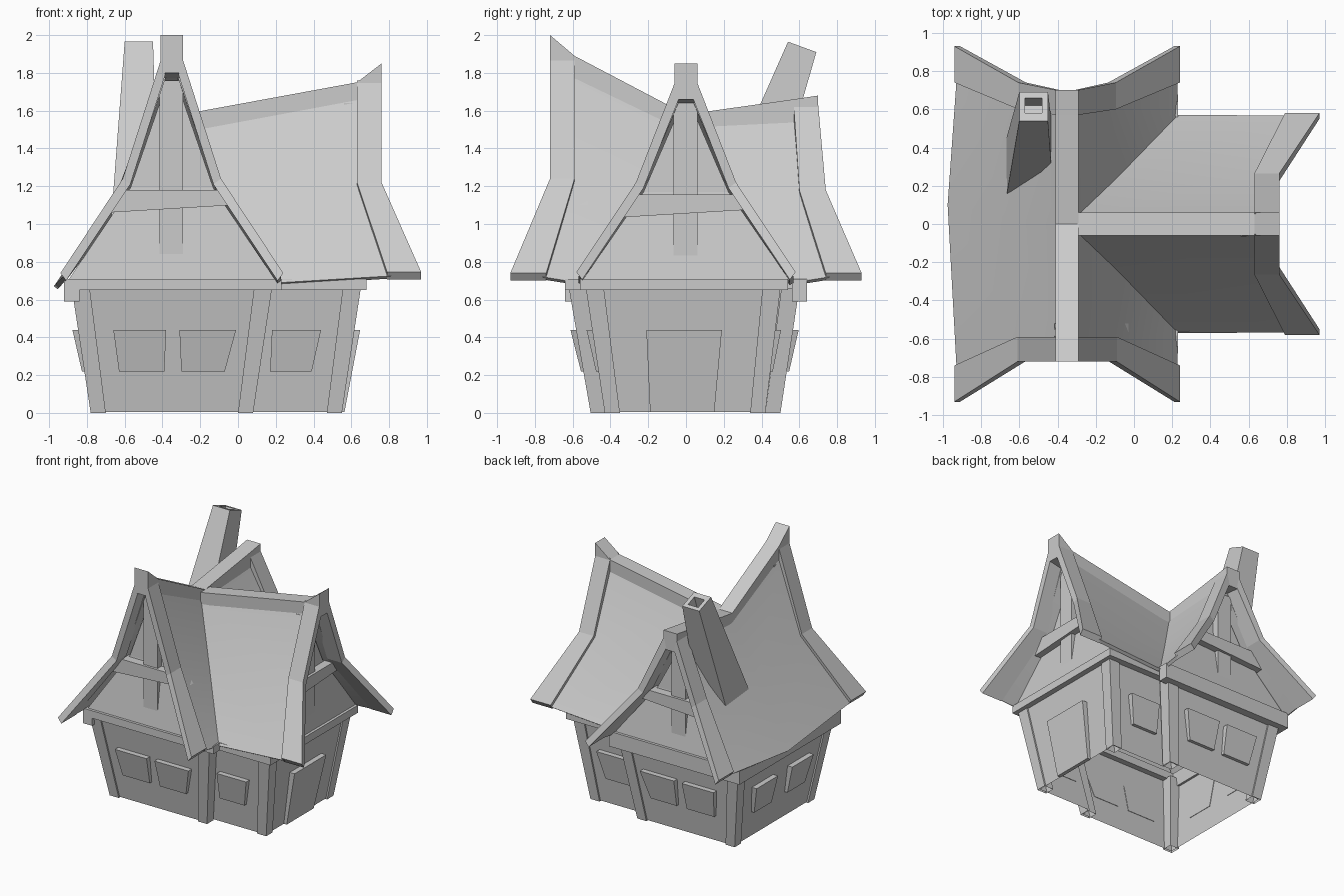
import bpy, bmesh, math

cube = bpy.data.objects.get("Cube")
if cube:
    bpy.data.objects.remove(cube)

GREY = (0.6, 0.6, 0.6, 1)
mat = bpy.data.materials.new("plain grey")
mat.use_nodes = True
mat.diffuse_color = GREY
mat.node_tree.nodes["Principled BSDF"].inputs["Base Color"].default_value = GREY


def loft(name, rings, closed=True, caps=True):
    """Skin a list of equal point rings (or open rows) into one object."""
    bm = bmesh.new()
    rows = [[bm.verts.new(p) for p in r] for r in rings]
    n = len(rows[0])
    for a, b in zip(rows, rows[1:]):
        for i in range(n if closed else n - 1):
            j = (i + 1) % n
            bm.faces.new((a[i], a[j], b[j], b[i]))
    if closed and caps:
        bm.faces.new(rows[0])
        bm.faces.new(rows[-1])
    bmesh.ops.recalc_face_normals(bm, faces=bm.faces)
    me = bpy.data.meshes.new(name)
    bm.to_mesh(me)
    bm.free()
    me.materials.append(mat)
    ob = bpy.data.objects.new(name, me)
    bpy.context.collection.objects.link(ob)
    return ob


def rect(x0, x1, y0, y1, z):
    return [(x0, y0, z), (x1, y0, z), (x1, y1, z), (x0, y1, z)]


def box(name, x0, x1, y0, y1, z0, z1):
    return loft(name, [rect(x0, x1, y0, y1, z0), rect(x0, x1, y0, y1, z1)])


# Walls: T-shaped shell leaning outwards, open underneath
H = 0.66
def plan(x0, x1, x2, y0, y1, w0, w1, z):
    return [(x0, y0, z), (x1, y0, z), (x1, w0, z), (x2, w0, z),
            (x2, w1, z), (x1, w1, z), (x1, y1, z), (x0, y1, z)]

low = (-0.78, 0.08, 0.55, -0.505, 0.50, -0.43, 0.42)
high = (-0.88, 0.18, 0.65, -0.62, 0.60, -0.53, 0.50)
inset = (0.012, -0.012, -0.012, 0.012, -0.012, 0.012, -0.012)
shell_low = [a + b for a, b in zip(low, inset)]
shell_high = [a + b for a, b in zip(high, inset)]
loft("walls", [plan(*shell_low, 0.005), plan(*shell_high, H)], caps=False)

# Corner posts, hollow below
for name, xi, yi, sx, sy in (("main_front_left", 0, 3, 1, 1), ("main_front_right", 1, 3, -1, 1),
                             ("main_back_left", 0, 4, 1, -1), ("main_back_right", 1, 4, -1, -1),
                             ("wing_front", 2, 5, -1, 1), ("wing_back", 2, 6, -1, -1)):
    rings = []
    for dims, w, z in ((low, 0.08, 0), (high, 0.095, H)):
        x, y = dims[xi], dims[yi]
        rings.append(rect(x, x + sx * w, y, y + sy * w, z))
    loft(name + "_post", rings, caps=False)

# Wall plates under the eaves
box("front_plate", -0.92, 0.23, -0.64, -0.56, 0.65, 0.71)
box("back_plate", -0.92, 0.23, 0.56, 0.64, 0.59, 0.71)
box("left_plate", -0.92, -0.84, -0.64, 0.64, 0.59, 0.71)
box("wing_front_plate", 0.16, 0.68, -0.56, -0.48, 0.65, 0.71)
box("wing_back_plate", 0.16, 0.68, 0.46, 0.54, 0.65, 0.71)
box("wing_end_plate", 0.60, 0.68, -0.56, 0.54, 0.65, 0.71)


# Windows and door: slabs leaning out slightly more than the wall
def panel(name, axis, wall, low_span, high_span, z0, z1):
    s = 1 if shell_low[wall] > 0 else -1
    rings = []
    for d_low, d_high in ((-0.004, -0.004), (0.025, 0.042)):
        ring = []
        for (a, b), z, d in ((low_span, z0, d_low), (high_span[::-1], z1, d_high)):
            t = z / H
            off = shell_low[wall] * (1 - t) + shell_high[wall] * t + s * d
            ring += [(off, k, z) if axis == "x" else (k, off, z) for k in (a, b)]
        rings.append(ring)
    loft(name, rings)

for side, main, wing in (("front", 3, 5), ("back", 4, 6)):
    panel(side + "_window_a", "y", main, (-0.63, -0.39), (-0.66, -0.38), 0.22, 0.44)
    panel(side + "_window_b", "y", main, (-0.30, -0.07), (-0.31, -0.01), 0.22, 0.44)
    panel("wing_" + side + "_window", "y", wing, (0.17, 0.39), (0.18, 0.44), 0.22, 0.44)
panel("left_window_a", "x", 0, (-0.32, -0.10), (-0.36, -0.09), 0.22, 0.44)
panel("left_window_b", "x", 0, (0.10, 0.32), (0.09, 0.36), 0.22, 0.44)
panel("door", "x", 2, (-0.19, 0.15), (-0.21, 0.19), 0.005, 0.44)


# Gable ends: u runs along the ridge, v across it
def main_map(u, v, z):
    return (-0.35 + v, u, z)

def wing_map(u, v, z):
    return (u, v, z)

# Each end: mapping, direction, outer u, inner u, board (v, z) points, recessed wall u, tie beam z
ends = {
    "front": (main_map, -1, (0.72, 0.72, 0.93), (0.59, 0.59, 0.74),
              ((0.055, 1.88), (0.26, 1.24), (0.59, 0.74)), (0.62, 0.55), 1.18),
    "back": (main_map, 1, (0.70, 0.74, 0.93), (0.57, 0.60, 0.74),
             ((0.055, 1.63), (0.255, 1.18), (0.59, 0.74)), (0.62, 0.55), 1.12),
    "wing": (wing_map, 1, (0.76, 0.76, 0.97), (0.63, 0.63, 0.79),
             ((0.055, 1.76), (0.265, 1.22), (0.58, 0.745)), (0.66, 0.59), 1.155),
}
under = ((0.02, -0.09), (0.04, -0.03), (0.03, -0.04))
for name, (m, d, outer, inner, prof, wall, tie) in ends.items():
    for side, s in (("left", -1), ("right", 1)):
        rings = []
        for uo, ui, (v, z), (dv, dz) in zip(outer, inner, prof, under):
            lo = (v - dv, z + dz)
            rings.append([m(d * uo, s * v, z), m(d * ui, s * v, z),
                          m(d * ui, s * lo[0], lo[1]), m(d * uo, s * lo[0], lo[1])])
        loft(f"{name}_{side}_bargeboard", rings)
    # Recessed wall leaning back a little as it rises
    apex, kink, eave = prof
    rows = [(wall[0], 0.55, 0.70), (wall[1], kink[0] - 0.04, kink[1] - 0.05),
            (wall[1] - 0.02, 0.03, apex[1] - 0.14)]
    loft(name + "_gable_wall", [[m(d * u, -v, z), m(d * u, v, z)] for u, v, z in rows], closed=False)
    # King post and slightly crooked tie beam
    u0, u1 = wall[0] - 0.02, wall[1] - 0.03
    loft(name + "_king_post", [[m(d * u, v, z) for u, v in ((u0, -0.065), (u0, 0.06), (u1, 0.06), (u1, -0.065))]
                               for z in (0.80, apex[1] - 0.12)])
    u0 = wall[0]
    loft(name + "_tie_beam", [[m(d * u0, v, tie), m(d * u1, v, tie), m(d * u1, w, low_z), m(d * u0, w, low_z)]
                              for v, w, low_z in ((-0.26, -0.345, tie - 0.12), (0.255, 0.32, tie - 0.08))])


# Sagging ridge beams, deeper at the tips: (u, top, bottom)
def ridge(name, m, pts):
    loft(name, [[m(u, -0.06, z), m(u, 0.06, z), m(u, 0.06, b), m(u, -0.06, b)]
                for u, z, b in pts])

ridge("main_ridge_beam", main_map,
      [(-0.72, 2.0, 1.80), (-0.59, 1.89, 1.77), (0, 1.58, 1.46), (0.57, 1.66, 1.54), (0.70, 1.68, 1.53)])
ridge("wing_ridge_beam", wing_map, [(-0.35, 1.57, 1.46), (0.63, 1.75, 1.64), (0.76, 1.85, 1.66)])


# Roof slopes: three points per station from ridge to eave
def station(end, s):
    m, d, _, inner, prof, _, _ = ends[end]
    return [m(d * (u + 0.02), s * (v - 0.012), z - drop)
            for u, (v, z), drop in zip(inner, prof, (0.06, 0.02, 0.02))]

def valley(s):
    return [(-0.30, 0.04 * s, 1.53), (-0.09, 0.24 * s, 1.15), (0.23, 0.57 * s, 0.69)]

def slope(name, stations):
    ob = loft(name, stations, closed=False)
    if sum(p.normal.z for p in ob.data.polygons) < 0:
        ob.data.flip_normals()
    mod = ob.modifiers.new("thickness", "SOLIDIFY")
    mod.thickness = 0.025
    mod.offset = -1
    bpy.ops.object.select_all(action="DESELECT")
    ob.select_set(True)
    bpy.context.view_layer.objects.active = ob
    bpy.ops.object.modifier_apply(modifier=mod.name)
    bpy.ops.object.shade_smooth_by_angle(angle=math.radians(50))

middle = [(-0.40, 0, 1.52), (-0.66, 0.03, 1.12), (-0.975, 0.1, 0.67)]
slope("left_roof", [station("front", -1), middle, station("back", -1)])
slope("front_right_roof", [station("front", 1), valley(-1)])
slope("back_right_roof", [station("back", 1), valley(1)])
slope("wing_front_roof", [valley(-1), station("wing", -1)])
slope("wing_back_roof", [valley(1), station("wing", 1)])

# Leaning chimney with a hollow top
def flue(x0, x1, y0, y1, z0, z1):
    return [(x0, y0, z0), (x1, y0, z0), (x1, y1, z1), (x0, y1, z1)]

loft("chimney", [flue(-0.67, -0.42, 0.13, 0.44, 1.04, 1.04),
                 flue(-0.60, -0.45, 0.54, 0.69, 1.965, 1.91),
                 flue(-0.57, -0.48, 0.58, 0.66, 1.95, 1.92),
                 flue(-0.57, -0.48, 0.54, 0.62, 1.83, 1.80)])
